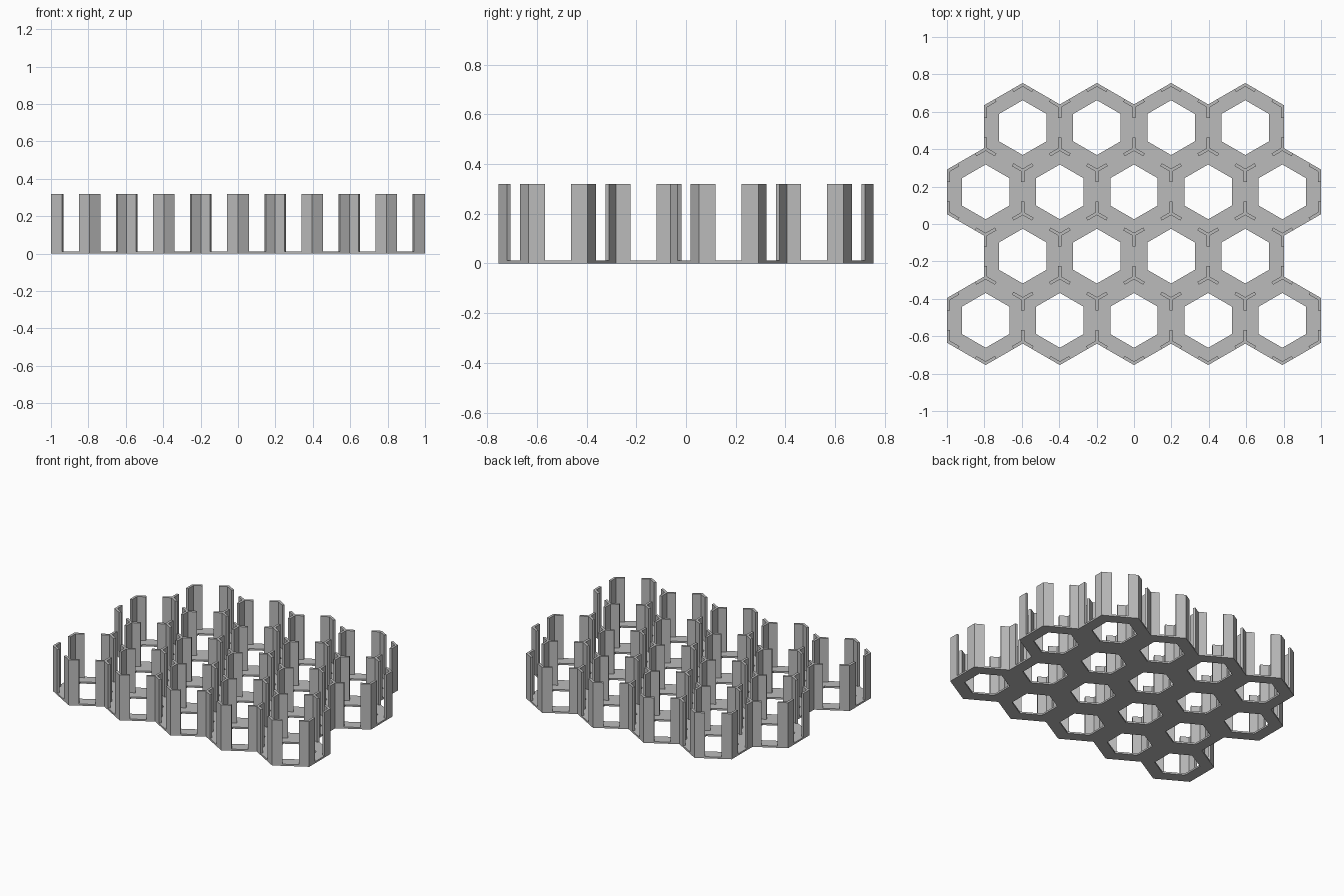
import bpy, bmesh
from math import sin, cos, pi, sqrt, atan2
from mathutils import Vector

cube = bpy.data.objects.get("Cube")
if cube:
    bpy.data.objects.remove(cube, do_unlink=True)

PITCH = 0.3966            # spacing between cell centres
HALF = (2 - 4 * PITCH) / 2  # half the wall thickness comes from the border
WALL = HALF - PITCH / 2
CORNER = PITCH / sqrt(3)
HOLE = 0.1465
LEG = 0.062
FLOOR = 0.012
TOP = 0.32

grey = bpy.data.materials.new("plain grey")
grey.use_nodes = True
grey.diffuse_color = (0.5, 0.5, 0.5, 1)
grey.node_tree.nodes["Principled BSDF"].inputs["Base Color"].default_value = (0.5, 0.5, 0.5, 1)


def polar(radius, angle):
    return Vector((radius * cos(angle), radius * sin(angle), 0))


def key(p):
    return (round(p.x, 3) + 0.0, round(p.y, 3) + 0.0)


def extrude(bm, faces, height):
    """Turn flat faces into a closed solid."""
    new = bmesh.ops.extrude_face_region(bm, geom=faces, use_keep_orig=True)["geom"]
    bmesh.ops.translate(bm, vec=(0, 0, height),
                        verts=[v for v in new if isinstance(v, bmesh.types.BMVert)])


def finish(bm, name):
    bmesh.ops.recalc_face_normals(bm, faces=bm.faces)
    mesh = bpy.data.meshes.new(name)
    bm.to_mesh(mesh)
    bm.free()
    mesh.materials.append(grey)
    bpy.context.collection.objects.link(bpy.data.objects.new(name, mesh))


# Honeycomb layout: alternating rows of five and four cells
centres = []
for row in range(4):
    count = 5 - row % 2
    for i in range(count):
        centres.append(Vector(((i - (count - 1) / 2) * PITCH,
                               (row - 1.5) * PITCH * sqrt(3) / 2, 0)))

# Shared corners, and the cell edges that meet at them
corners, edges = {}, {}
for c in centres:
    ring = [c + polar(CORNER, pi / 6 + k * pi / 3) for k in range(6)]
    for a, b in zip(ring, ring[1:] + ring[:1]):
        corners.setdefault(key(a), a)
        edges.setdefault(key((a + b) / 2), []).append((key(a), key(b), (a + b) / 2 - c))

# Floor plate: a ring per cell, with the rim pushed out by half a wall
rim = {k: Vector() for k in corners}
for uses in edges.values():
    if len(uses) == 1:
        a, b, out = uses[0]
        for end in (a, b):
            rim[end] += out.normalized() * WALL * 2 / 3

bm = bmesh.new()
outer = {k: bm.verts.new(p + rim[k]) for k, p in corners.items()}
for c in centres:
    angles = [pi / 6 + k * pi / 3 for k in range(6)]
    inner = [bm.verts.new(c + polar(HOLE, a)) for a in angles]
    around = [outer[key(c + polar(CORNER, a))] for a in angles]
    for k in range(6):
        n = (k + 1) % 6
        bm.faces.new((inner[k], around[k], around[n], inner[n]))
extrude(bm, bm.faces[:], FLOOR)
finish(bm, "honeycomb_floor")

# Corner posts: legs running along each edge that meets the corner
directions = {k: [] for k in corners}
for uses in edges.values():
    a, b, _ = uses[0]
    d = corners[b] - corners[a]
    directions[a].append(atan2(d.y, d.x) % (2 * pi))
    directions[b].append(atan2(-d.y, -d.x) % (2 * pi))

bm = bmesh.new()
for k, angles in directions.items():
    base = corners[k] + Vector((0, 0, FLOOR))
    angles.sort()
    outline = []
    for i, a in enumerate(angles):
        gap = (angles[(i + 1) % len(angles)] - a) % (2 * pi)
        side = polar(WALL, a + pi / 2)
        outline += [polar(LEG, a) - side, polar(LEG, a) + side,
                    polar(WALL / sin(gap / 2), a + gap / 2)]
    face = bm.faces.new([bm.verts.new(base + p) for p in outline])
    extrude(bm, [face], TOP - FLOOR)
finish(bm, "corner_posts")
